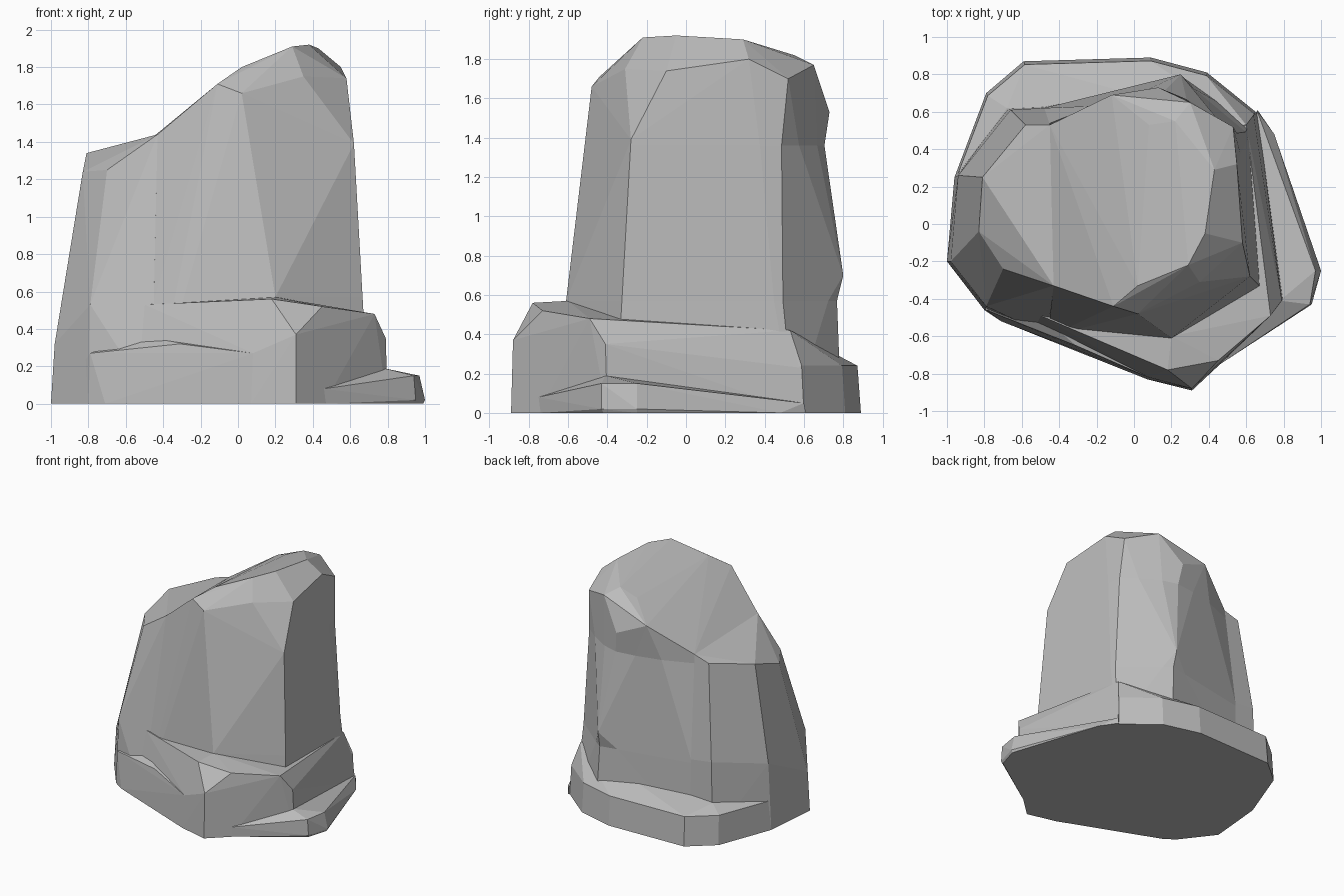
import bpy
import bmesh

old = bpy.data.objects.get("Cube")
if old:
    bpy.data.objects.remove(old, do_unlink=True)

# One plain stone colour
GREY = (.5, .5, .5, 1)
stone = bpy.data.materials.new("stone_grey")
stone.use_nodes = True
stone.diffuse_color = GREY
shader = next(n for n in stone.node_tree.nodes if n.type == "BSDF_PRINCIPLED")
shader.inputs["Base Color"].default_value = GREY
shader.inputs["Roughness"].default_value = .9


def dent_back(bm, height, depth):
    """Cut a level crease round the block and push its back part inwards."""
    cut = bmesh.ops.bisect_plane(bm, geom=bm.verts[:] + bm.edges[:] + bm.faces[:],
                                 plane_co=(0, 0, height), plane_no=(0, 0, 1))
    for v in cut["geom_cut"]:
        if isinstance(v, bmesh.types.BMVert) and v.co.y > .4 and v.co.x > -.3:
            v.co.y -= depth


def chunk(name, corners, footprint=(), dents=()):
    """Chiselled block: the convex hull of its corners and its ground outline."""
    bm = bmesh.new()
    for corner in corners:
        bm.verts.new(corner)
    for x, y in footprint:
        bm.verts.new((x, y, 0))
    hull = bmesh.ops.convex_hull(bm, input=bm.verts[:])
    spare = {g for g in hull["geom_interior"] + hull["geom_unused"]
             if isinstance(g, bmesh.types.BMVert)}
    bmesh.ops.delete(bm, geom=list(spare), context="VERTS")
    bmesh.ops.dissolve_limit(bm, angle_limit=.02, verts=bm.verts[:], edges=bm.edges[:])
    for height, depth in dents:
        dent_back(bm, height, depth)
    bmesh.ops.recalc_face_normals(bm, faces=bm.faces[:])
    mesh = bpy.data.meshes.new(name)
    bm.to_mesh(mesh)
    bm.free()
    mesh.materials.append(stone)
    obj = bpy.data.objects.new(name, mesh)
    bpy.context.collection.objects.link(obj)
    return obj


# Cross-section where the tall block meets the lower shoulder
seam = [(-.43, -.33, 1.44), (-.45, .53, 1.43), (-.45, -.5, .55), (-.48, .62, .6)]

# Tall block: crown, then shoulders of the crown, then foot corners
crown = [(.29, -.22, 1.91), (.38, -.05, 1.92), (.43, .29, 1.9), (.22, .55, 1.82),
         (.08, .53, 1.76), (-.12, .69, 1.64), (-.11, -.44, 1.71), (.02, -.33, 1.8)]
flanks = [(.02, -.48, 1.66), (.35, -.31, 1.75), (.62, -.28, 1.39), (.58, -.1, 1.74),
          (.55, .32, 1.8), (.53, .52, 1.7), (.3, .65, 1.77), (.13, .73, 1.53)]
feet = [(.2, -.61, .57), (.67, -.33, .5), (.6, .53, .42), (.25, .8, .7)]
chunk("tall_block", seam + crown + flanks + feet,
      [(-.45, -.6), (.2, -.65), (.68, -.33), (.63, .55), (.28, .79), (-.48, .63)],
      dents=[(1.36, .04), (.57, .03)])

# Lower shoulder beside the tall block
shoulder = [(-.58, .53, 1.39), (-.81, .25, 1.34), (-.83, -.04, 1.24), (-.7, -.24, 1.25),
            (-.66, .61, .62), (-.94, .26, .55), (-.98, -.2, .32), (-.79, -.44, .53)]
chunk("low_shoulder", seam + shoulder,
      [(-1, -.2), (-.96, .25), (-.68, .62), (-.48, .63), (-.8, -.46), (-.45, -.6)])

# Broad ledge wrapping the front and one side
ledge = [(-.5, -.49, .53), (.18, -.78, .56), (.45, -.73, .52), (.73, -.49, .48),
         (.31, -.88, .37), (.79, -.41, .35), (.6, .53, .42), (.64, .58, .23),
         (.2, -.6, .57), (.08, -.82, .27)]
chunk("front_ledge", ledge,
      [(-.7, -.51), (.07, -.83), (.31, -.89), (.46, -.75), (.8, -.4), (.66, .6), (-.4, .2)])

# Thin sloping lip low on the front, fading into the ledge
lip = [(-.79, -.46, .27), (-.31, -.65, .32), (.08, -.82, .27), (-.52, -.47, .37)]
chunk("front_lip", lip,
      [(-.8, -.46), (-.71, -.52), (.07, -.83), (.31, -.89), (-.98, -.2), (.1, -.4)])

# Low slab jutting out at the side
slab = [(.94, -.43, .15), (.97, -.25, .15), (.78, -.41, .19), (.46, -.75, .08),
        (.66, .6, .05), (1, -.25, .02), (.95, -.43, .02)]
chunk("side_slab", slab, [(.47, -.74), (.94, -.42), (.99, -.25), (.75, .48), (.66, .61), (.4, 0)])

# Step along the back: outer outline at full height, sloping up to the wall
outline = [(-.96, .25), (-.79, .7), (-.59, .87), (.09, .89), (.39, .81), (.65, .6)]
rim = [(x * .99, y * .98, .24) for x, y in outline]
wall = [(-.68, .62, .29), (-.5, .62, .3), (.28, .78, .27), (.6, .53, .42)]
chunk("back_step", rim + wall, outline + [(-.5, 0), (.5, 0)])
